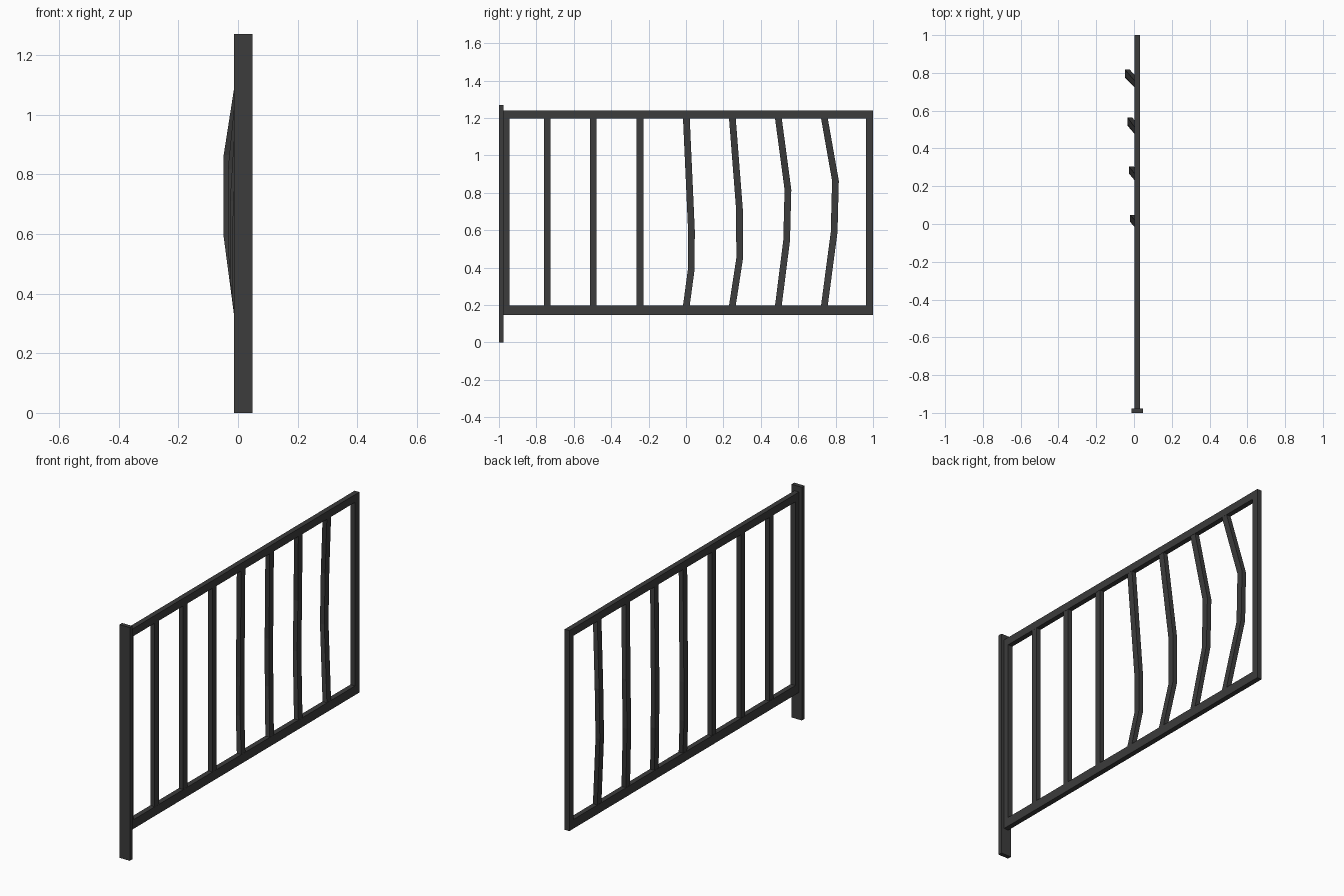
import bpy, bmesh

if "Cube" in bpy.data.objects:
    bpy.data.objects.remove(bpy.data.objects["Cube"])

mat = bpy.data.materials.new("dark_iron")
mat.diffuse_color = (0.045, 0.045, 0.045, 1)
mat.use_nodes = True
mat.node_tree.nodes["Principled BSDF"].inputs["Base Color"].default_value = mat.diffuse_color
XC = 0.017          # centre plane of the railing
BOTTOM, TOP = 0.198, 1.198


def finish(name, bm):
    bmesh.ops.recalc_face_normals(bm, faces=bm.faces)
    me = bpy.data.meshes.new(name)
    bm.to_mesh(me)
    bm.free()
    me.materials.append(mat)
    ob = bpy.data.objects.new(name, me)
    bpy.context.collection.objects.link(ob)


def loft(name, path, wx, wy):
    """Sweep a horizontal rectangle through (x, y, z) points."""
    bm = bmesh.new()
    rings = []
    for x, y, z in path:
        rings.append([bm.verts.new((x + sx * wx / 2, y + sy * wy / 2, z))
                      for sx, sy in ((-1, -1), (1, -1), (1, 1), (-1, 1))])
    for a, b in zip(rings, rings[1:]):
        for i in range(4):
            j = (i + 1) % 4
            bm.faces.new((a[i], a[j], b[j], b[i]))
    bm.faces.new(rings[0])
    bm.faces.new(rings[-1])
    finish(name, bm)


def bar(name, wx, y0, y1, z0, z1):
    y = (y0 + y1) / 2
    loft(name, [(XC, y, z0), (XC, y, z1)], wx, y1 - y0)


# End post and rectangular frame
bar("end_post", 0.062, -1.0, -0.977, 0.0, 1.27)
bar("top_rail", 0.028, -0.977, 1.0, TOP, 1.24)
bar("bottom_rail", 0.028, -0.977, 1.0, 0.148, BOTTOM)
bar("near_stile", 0.028, -0.977, -0.945, BOTTOM, TOP)
bar("far_stile", 0.028, 0.963, 1.0, BOTTOM, TOP)

# Straight balusters
for i, y in enumerate((-0.742, -0.496, -0.246)):
    bar(f"straight_baluster_{i + 1}", 0.026, y - 0.018, y + 0.018, BOTTOM, TOP)

# Bent balusters: base y, sideways push, low bend (y, z), high bend (y, z)
bent = [
    (0.002, -0.024, (0.028, 0.39), (0.029, 0.60)),
    (0.248, -0.031, (0.287, 0.45), (0.286, 0.71)),
    (0.494, -0.038, (0.538, 0.545), (0.545, 0.817)),
    (0.740, -0.052, (0.792, 0.59), (0.799, 0.865)),
]
for i, (y, dx, low, high) in enumerate(bent):
    loft(f"bent_baluster_{i + 1}",
         [(XC, y, BOTTOM), (XC + dx, *low), (XC + dx, *high), (XC, y, TOP)],
         0.026, 0.036)
